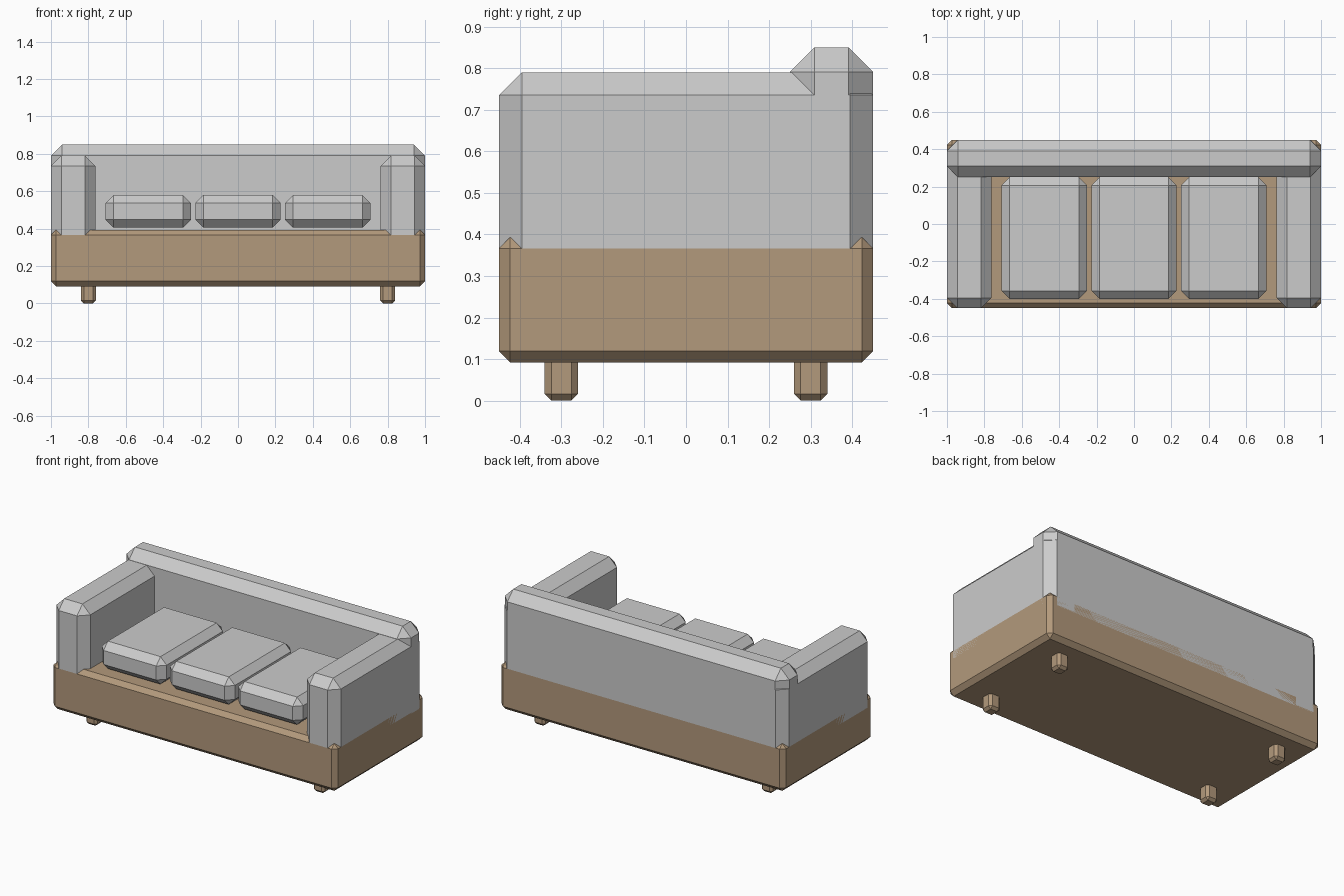
import bpy

if "Cube" in bpy.data.objects:
    bpy.data.objects.remove(bpy.data.objects["Cube"])

wood = bpy.data.materials.new("wood")
wood.diffuse_color = (0.45, 0.32, 0.2, 1)
wood.use_nodes = True
wood.node_tree.nodes["Principled BSDF"].inputs["Base Color"].default_value = wood.diffuse_color


def box(name, xs, ys, zs, chamfer, mat=None):
    """Box from ranges with every edge cut by a single flat chamfer."""
    bpy.ops.mesh.primitive_cube_add(size=1)
    ob = bpy.context.object
    ob.name = name
    for v in ob.data.vertices:
        v.co = [r[0] + (c + 0.5) * (r[1] - r[0]) for c, r in zip(v.co, (xs, ys, zs))]
    bev = ob.modifiers.new("chamfer", 'BEVEL')
    bev.width = chamfer
    bev.segments = 1
    bev.limit_method = 'NONE'
    if mat:
        ob.data.materials.append(mat)
    return ob


# Wooden base
box("base", (-1, 1), (-0.45, 0.45), (0.092, 0.393), 0.027, wood)

# Backrest
box("backrest", (-1, 1), (0.25, 0.45), (0.25, 0.85), 0.059)

# Arms, one per side
for side, s in (("left", -1), ("right", 1)):
    x = sorted((s * 0.762, s))
    box(f"{side}_arm", x, (-0.45, 0.45), (0.26, 0.79), 0.055)

# Seat cushions
for i in range(3):
    cx = (i - 1) * 0.48
    box(f"seat_cushion_{i + 1}", (cx - 0.228, cx + 0.228), (-0.4, 0.25), (0.405, 0.58), 0.043)

# Short chamfered feet
for depth, y in (("front", -0.3), ("back", 0.3)):
    for side, x in (("left", -0.8), ("right", 0.8)):
        box(f"{depth}_{side}_foot", (x - 0.04, x + 0.04), (y - 0.04, y + 0.04),
            (0, 0.12), 0.016, wood)
